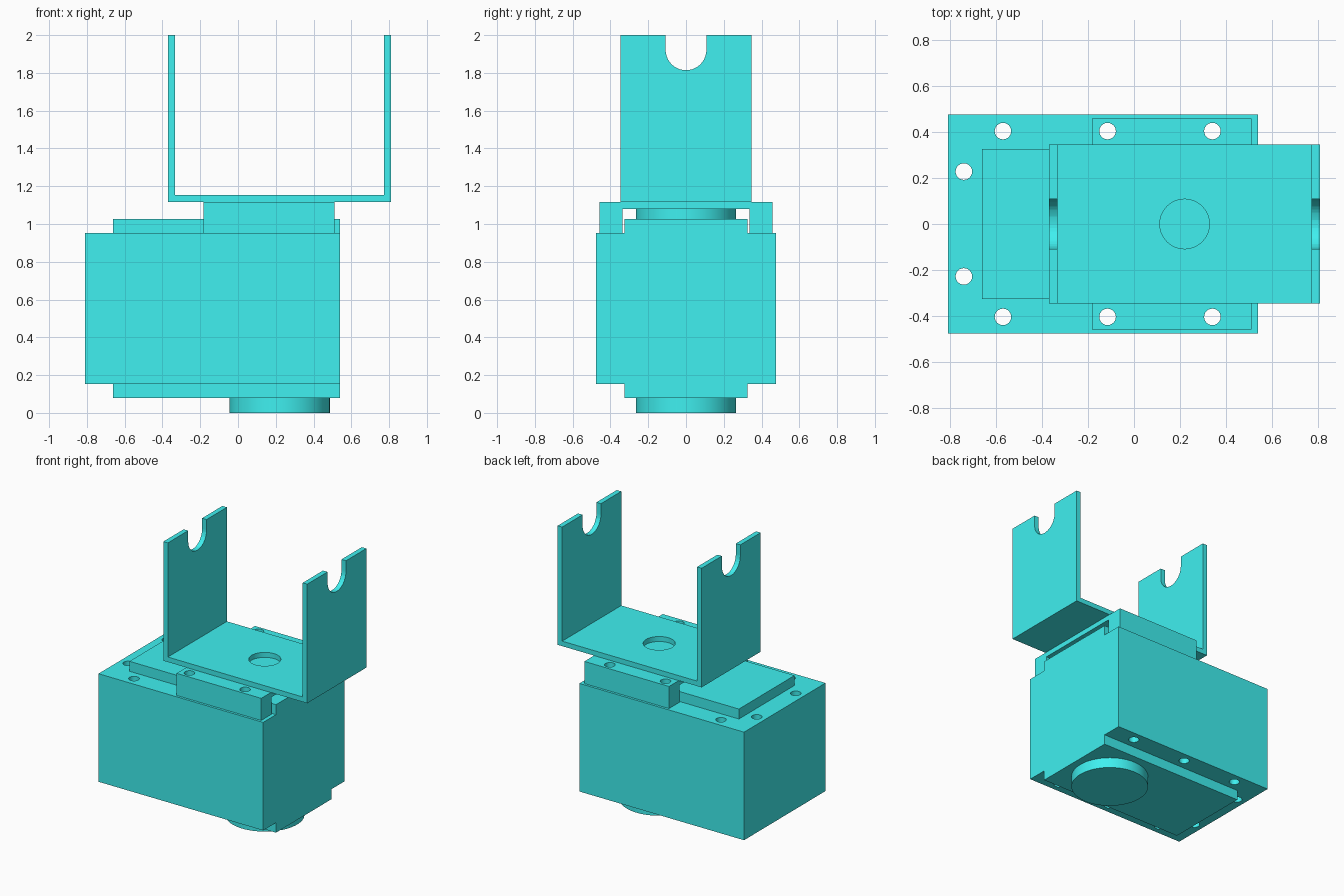
import bpy, bmesh, math
from mathutils import Matrix, Vector

if "Cube" in bpy.data.objects:
    bpy.data.objects.remove(bpy.data.objects["Cube"])

CYAN = bpy.data.materials.new("cyan")
CYAN.diffuse_color = (0.05, 0.87, 0.87, 1)
CYAN.use_nodes = True
CYAN.node_tree.nodes["Principled BSDF"].inputs["Base Color"].default_value = CYAN.diffuse_color
AXIS_X = 0.22          # output shaft position


def finish(name, bm):
    bmesh.ops.recalc_face_normals(bm, faces=bm.faces)
    me = bpy.data.meshes.new(name)
    bm.to_mesh(me)
    bm.free()
    ob = bpy.data.objects.new(name, me)
    bpy.context.collection.objects.link(ob)
    me.materials.append(CYAN)
    return ob


def prism(name, points, direction):
    """Extrude a closed outline of 3D points along a vector."""
    bm = bmesh.new()
    face = bm.faces.new([bm.verts.new(p) for p in points])
    ext = bmesh.ops.extrude_face_region(bm, geom=[face], use_keep_orig=True)
    verts = [v for v in ext["geom"] if isinstance(v, bmesh.types.BMVert)]
    bmesh.ops.translate(bm, verts=verts, vec=Vector(direction))
    return finish(name, bm)


def box(name, x0, x1, y0, y1, z0, z1):
    return prism(name, [(x0, y0, z0), (x1, y0, z0), (x1, y1, z0), (x0, y1, z0)],
                 (0, 0, z1 - z0))


def discs(name, spots, r, z0, z1, segments=32):
    """One or more upright cylinders in one mesh."""
    bm = bmesh.new()
    for x, y in spots:
        bmesh.ops.create_cone(bm, cap_ends=True, segments=segments, radius1=r,
                              radius2=r, depth=z1 - z0,
                              matrix=Matrix.Translation((x, y, (z0 + z1) / 2)))
    return finish(name, bm)


def smooth(ob):
    bpy.ops.object.select_all(action='DESELECT')
    ob.select_set(True)
    bpy.context.view_layer.objects.active = ob
    bpy.ops.object.shade_smooth_by_angle(angle=math.radians(30))


def cut(ob, cutter):
    mod = ob.modifiers.new("cut", 'BOOLEAN')
    mod.operation, mod.solver, mod.object = 'DIFFERENCE', 'EXACT', cutter
    bpy.ops.object.select_all(action='DESELECT')
    ob.select_set(True)
    bpy.context.view_layer.objects.active = ob
    bpy.ops.object.modifier_apply(modifier=mod.name)
    smooth(ob)


# Motor housing with stepped covers
housing = box("housing", -0.81, 0.54, -0.477, 0.477, 0.152, 0.953)
box("top_cover", -0.662, 0.54, -0.326, 0.326, 0.953, 1.027)
box("bottom_cover", -0.662, 0.54, -0.326, 0.326, 0.078, 0.152)

# Round horns above and below
smooth(discs("top_horn", [(AXIS_X, 0)], 0.266, 1.027, 1.08, 64))
smooth(discs("bottom_horn", [(AXIS_X, 0)], 0.266, 0, 0.078, 64))

# Bridge straddling the top cover
half = [(0.459, 1.117), (0.459, 0.953), (0.336, 0.953), (0.336, 1.08)]
outline = half + [(-y, z) for y, z in reversed(half)]
bridge = prism("bridge", [(-0.182, y, z) for y, z in outline], (0.694, 0, 0))

# Screw holes through bridge and housing
spots = [(x, s * 0.404) for x in (-0.57, -0.115, 0.341) for s in (1, -1)]
spots += [(-0.74, s * 0.228) for s in (1, -1)]
screws = discs("screw_cutter", spots, 0.036, -0.1, 1.3, 24)
for part in (housing, bridge):
    cut(part, screws)

# U bracket
l, r, b, t, th = -0.37, 0.81, 1.117, 2.0, 0.037
u = [(l, t), (l, b), (r, b), (r, t), (r - th, t), (r - th, b + th),
     (l + th, b + th), (l + th, t)]
bracket = prism("u_bracket", [(x, -0.346, z) for x, z in u], (0, 0.692, 0))

# Bracket centre hole and open round-bottomed slots
hole = discs("hole_cutter", [(AXIS_X, 0)], 0.108, b - 0.05, b + 0.1, 48)
arc = [(0.108 * math.cos(a), 1.922 + 0.108 * math.sin(a))
       for a in (math.pi * (1 + i / 20) for i in range(21))]
slot = prism("slot_cutter",
             [(-1, y, z) for y, z in arc + [(0.108, 2.2), (-0.108, 2.2)]], (2, 0, 0))
for cutter in (hole, slot):
    cut(bracket, cutter)

for cutter in (screws, hole, slot):
    bpy.data.objects.remove(cutter)
